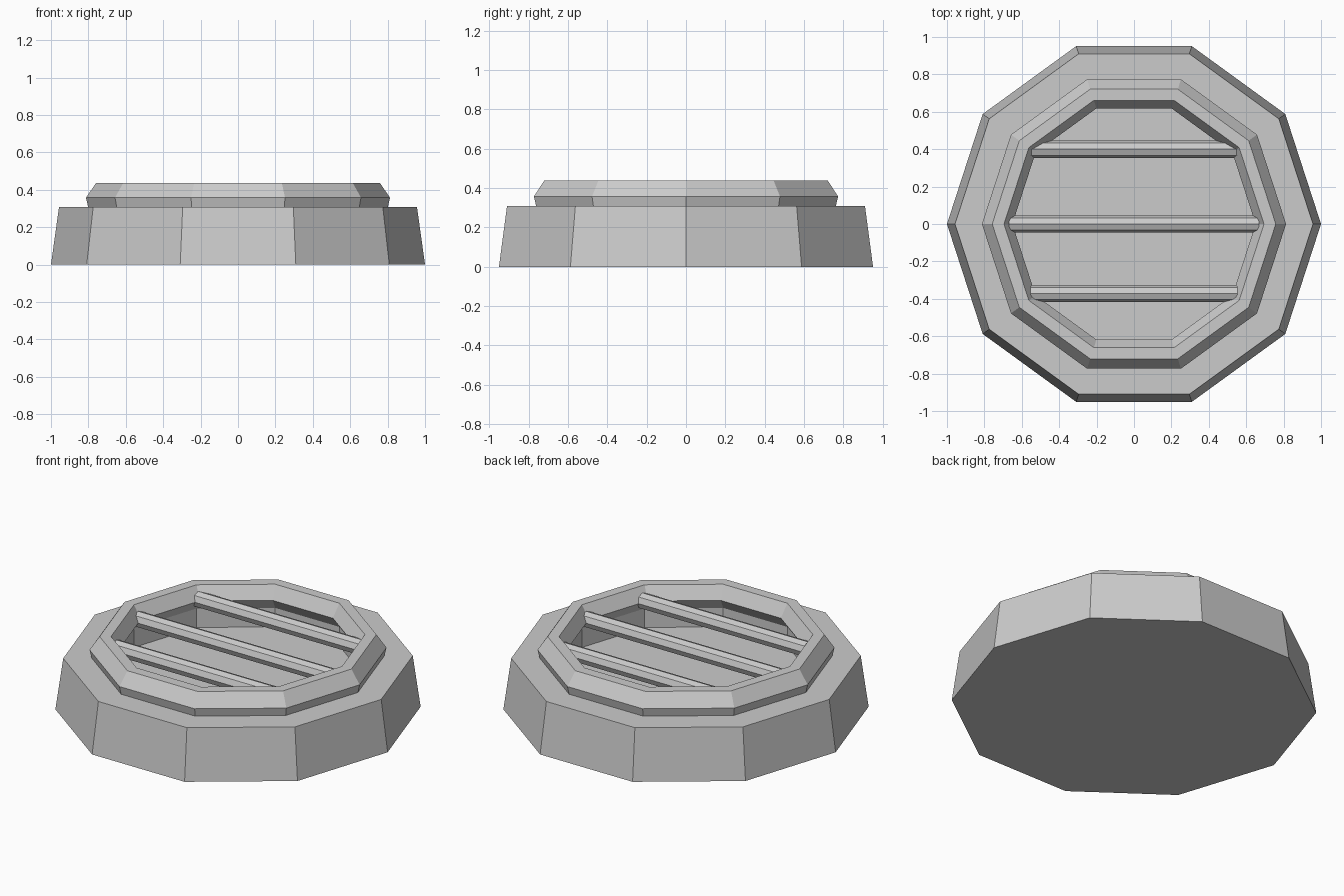
import bpy, bmesh
from math import cos, sin, pi

if "Cube" in bpy.data.objects:
    bpy.data.objects.remove(bpy.data.objects["Cube"])

SIDES = 10


def finish(name, bm):
    bmesh.ops.remove_doubles(bm, verts=bm.verts, dist=1e-5)
    bmesh.ops.recalc_face_normals(bm, faces=bm.faces)
    mesh = bpy.data.meshes.new(name)
    bm.to_mesh(mesh)
    bm.free()
    obj = bpy.data.objects.new(name, mesh)
    bpy.context.collection.objects.link(obj)
    return obj


def decagon_lathe(name, profile, closed):
    """Sweep an (r, z) profile round a ten-sided ring; open profiles get end caps."""
    bm = bmesh.new()
    rings = [[bm.verts.new((r * cos(2 * pi * i / SIDES), r * sin(2 * pi * i / SIDES), z))
              for i in range(SIDES)] for r, z in profile]
    pairs = list(zip(rings, rings[1:]))
    if closed:
        pairs.append((rings[-1], rings[0]))
    else:
        bm.faces.new(rings[0])
        bm.faces.new(rings[-1])
    for a, b in pairs:
        for i in range(SIDES):
            j = (i + 1) % SIDES
            bm.faces.new((a[i], a[j], b[j], b[i]))
    return finish(name, bm)


def bar(name, y, half_length, z=0.36, radius=0.046):
    """Eight-sided rod along x with an edge on top."""
    bm = bmesh.new()
    ends = [[bm.verts.new((x, y + radius * cos(k * pi / 4), z + radius * sin(k * pi / 4)))
             for k in range(8)] for x in (-half_length, half_length)]
    for e in ends:
        bm.faces.new(e)
    for k in range(8):
        j = (k + 1) % 8
        bm.faces.new((ends[0][k], ends[0][j], ends[1][j], ends[1][k]))
    return finish(name, bm)


# Tapered base with a recessed floor
decagon_lathe("base", [(1.0, 0), (0.957, 0.308), (0.695, 0.308), (0.695, 0.18)], False)

# Faceted rim around the recess
decagon_lathe("rim", [(0.798, 0.295), (0.813, 0.358), (0.758, 0.438),
                      (0.695, 0.438), (0.65, 0.36), (0.695, 0.295)], True)

# Grate bars
for name, y, half in (("back_bar", 0.40, 0.555), ("middle_bar", 0.0, 0.668),
                      ("front_bar", -0.372, 0.553)):
    bar(name, y, half)
